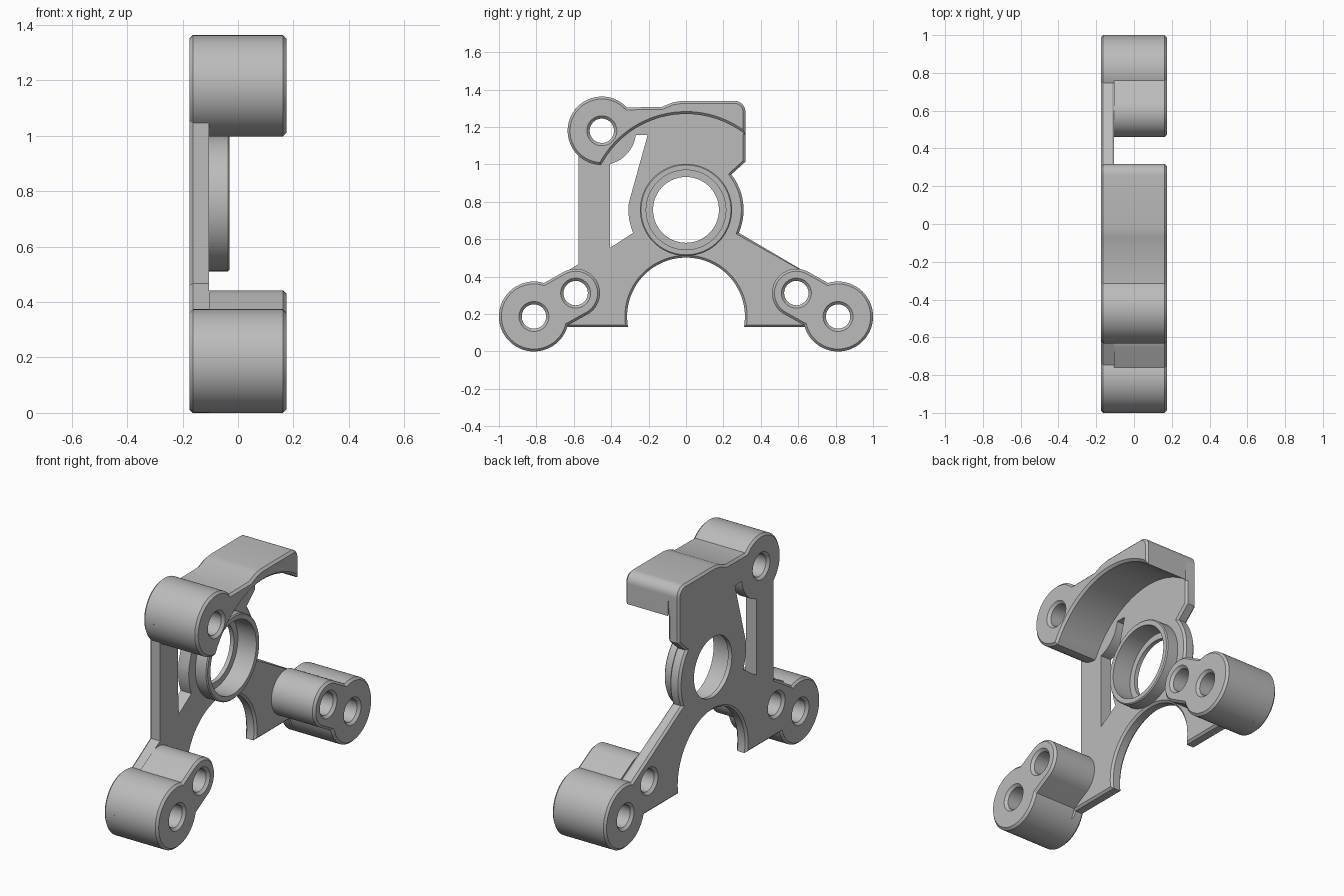
import bpy, bmesh
from math import radians, cos, sin

if "Cube" in bpy.data.objects:
    bpy.data.objects.remove(bpy.data.objects["Cube"], do_unlink=True)

grey = bpy.data.materials.new("machined grey")
grey.use_nodes = True
grey.diffuse_color = (0.5, 0.5, 0.5, 1)
grey.node_tree.nodes["Principled BSDF"].inputs["Base Color"].default_value = (0.5, 0.5, 0.5, 1)

BACK, PLATE, FRONT = -0.175, -0.105, 0.175
HUB_Z = 0.757


def arc(y, z, r, a0, a1):
    """Points on an arc in the y-z plane, angles in degrees."""
    n = max(2, round(abs(a1 - a0) / 5))
    angles = [radians(a0 + (a1 - a0) * i / n) for i in range(n + 1)]
    return [(y + r * cos(a), z + r * sin(a)) for a in angles]


def flip(points):
    return [(-y, z) for y, z in reversed(points)]


def finish(bm, name):
    bmesh.ops.recalc_face_normals(bm, faces=bm.faces)
    mesh = bpy.data.meshes.new(name)
    bm.to_mesh(mesh)
    bm.free()
    mesh.materials.append(grey)
    obj = bpy.data.objects.new(name, mesh)
    bpy.context.collection.objects.link(obj)
    return obj


def prism(name, outline, x0, x1, chamfer=0.0, picks=lambda x, y, z: False):
    """Extrude an outline along x; chamfer the rim edges that picks() accepts."""
    bm = bmesh.new()
    base = [bm.verts.new((x0, y, z)) for y, z in outline]
    top = [bm.verts.new((x1, y, z)) for y, z in outline]
    bm.faces.new(base)
    bm.faces.new(top)
    for i in range(len(base)):
        j = (i + 1) % len(base)
        bm.faces.new((base[i], base[j], top[j], top[i]))
    bmesh.ops.recalc_face_normals(bm, faces=bm.faces)
    rim = []
    for e in bm.edges:
        a, b = e.verts
        mid = (a.co + b.co) / 2
        if abs(a.co.x - b.co.x) < 1e-6 and picks(*mid):
            rim.append(e)
    if rim:
        bmesh.ops.bevel(bm, geom=rim, offset=chamfer, offset_type='OFFSET',
                        segments=1, profile=0.5, affect='EDGES')
    return finish(bm, name)


def lathe(name, y, z, profile):
    """Solid of revolution about an axis along x, from (x, radius) pairs."""
    bm = bmesh.new()
    rings = [[bm.verts.new((x, *p)) for p in arc(y, z, r, 0, 360)[:-1]]
             for x, r in profile]
    n = len(rings[0])
    for low, high in zip(rings, rings[1:]):
        for i in range(n):
            j = (i + 1) % n
            bm.faces.new((low[i], low[j], high[j], high[i]))
    bm.faces.new(rings[0])
    bm.faces.new(rings[-1])
    return finish(bm, name)


def cut(obj, cutters):
    bpy.ops.object.select_all(action='DESELECT')
    obj.select_set(True)
    bpy.context.view_layer.objects.active = obj
    for c in cutters:
        mod = obj.modifiers.new("cut", 'BOOLEAN')
        mod.operation = 'DIFFERENCE'
        mod.solver = 'EXACT'
        mod.object = c
        bpy.ops.object.modifier_apply(modifier=mod.name)
    bpy.ops.object.shade_smooth_by_angle(angle=radians(25))


def at_front(x, y, z):
    return x > -0.05


def plate_rim(x, y, z):
    # whole back rim; front rim only where no boss or hood stands on it
    on_boss = abs(y) > 0.645 or z > 1.16 or (y < -0.25 and z > 1.0)
    return x < -0.15 or not on_boss


# Shared outlines
foot_arc = arc(0.813, 0.187, 0.187, 198, 471)
hood_top = (arc(0.258, 1.28, 0.06, 0, 90)
            + [(-0.02, 1.34), (-0.07, 1.332), (-0.13, 1.307)])
top_boss = (-0.45, 1.18, 0.183)

# Back plate with hub, legs, strut and lower arch
plate_outline = (
    [(0.309, 0.13), (0.635, 0.13)] + foot_arc
    + arc(0, HUB_Z, 0.308, -23.5, 38)
    + [(0.318, 1.015), (0.318, 1.16)] + hood_top
    + arc(*top_boss, 43, 227)
    + [(-0.575, 0.467)] + flip(foot_arc) + [(-0.635, 0.13)]
    + arc(0, 0.187, 0.315, 190.4, -10.4)[:-1])
plate = prism("back_plate", plate_outline, BACK, PLATE, 0.012, plate_rim)

# Hood and upper boss in one block
hood_outline = ([(0.318, 1.16)] + hood_top + arc(*top_boss, 43, 268)
                + arc(0, HUB_Z, 0.513, 151, 51.7)[:-1])
hood = prism("hood_and_upper_boss", hood_outline, PLATE, FRONT, 0.013, at_front)

# Double bosses on both feet
lobe = (arc(0.813, 0.187, 0.187, 194.7, 466.7)
        + arc(0.59, 0.312, 0.13, 60.7, 240.7))
left_foot = prism("rear_foot_boss", lobe, PLATE, FRONT, 0.013, at_front)
right_foot = prism("front_foot_boss", flip(lobe), PLATE, FRONT, 0.013, at_front)

# Raised bearing ring
ring = prism("bearing_ring", arc(0, HUB_Z, 0.246, 0, 360)[:-1],
             PLATE, -0.03, 0.006, at_front)

# Cutters: bearing bore, window beside the strut, countersunk screw holes
bore = lathe("bore_cutter", 0, HUB_Z,
             [(-0.2, 0.176), (-0.15, 0.176), (-0.15, 0.213), (0.02, 0.213)])
window_outline = ([(-0.405, 0.555)] + arc(0, HUB_Z, 0.308, 203.5, 173)
                  + [(-0.205, 1.157)] + arc(*top_boss, -7, -76))
window = prism("window_cutter", window_outline, -0.25, 0)


def screw_hole(y, z, r=0.065):
    return lathe("hole_cutter", y, z, [(-0.19, r + 0.03), (-0.16, r),
                                       (0.16, r), (0.19, r + 0.03)])


left_holes = [screw_hole(0.813, 0.187), screw_hole(0.59, 0.312)]
right_holes = [screw_hole(-0.813, 0.187), screw_hole(-0.59, 0.312)]
top_hole = screw_hole(top_boss[0], top_boss[1])

cut(plate, [bore, window, top_hole] + left_holes + right_holes)
cut(hood, [top_hole])
cut(left_foot, left_holes)
cut(right_foot, right_holes)
cut(ring, [bore])

for c in [bore, window, top_hole] + left_holes + right_holes:
    bpy.data.objects.remove(c, do_unlink=True)
